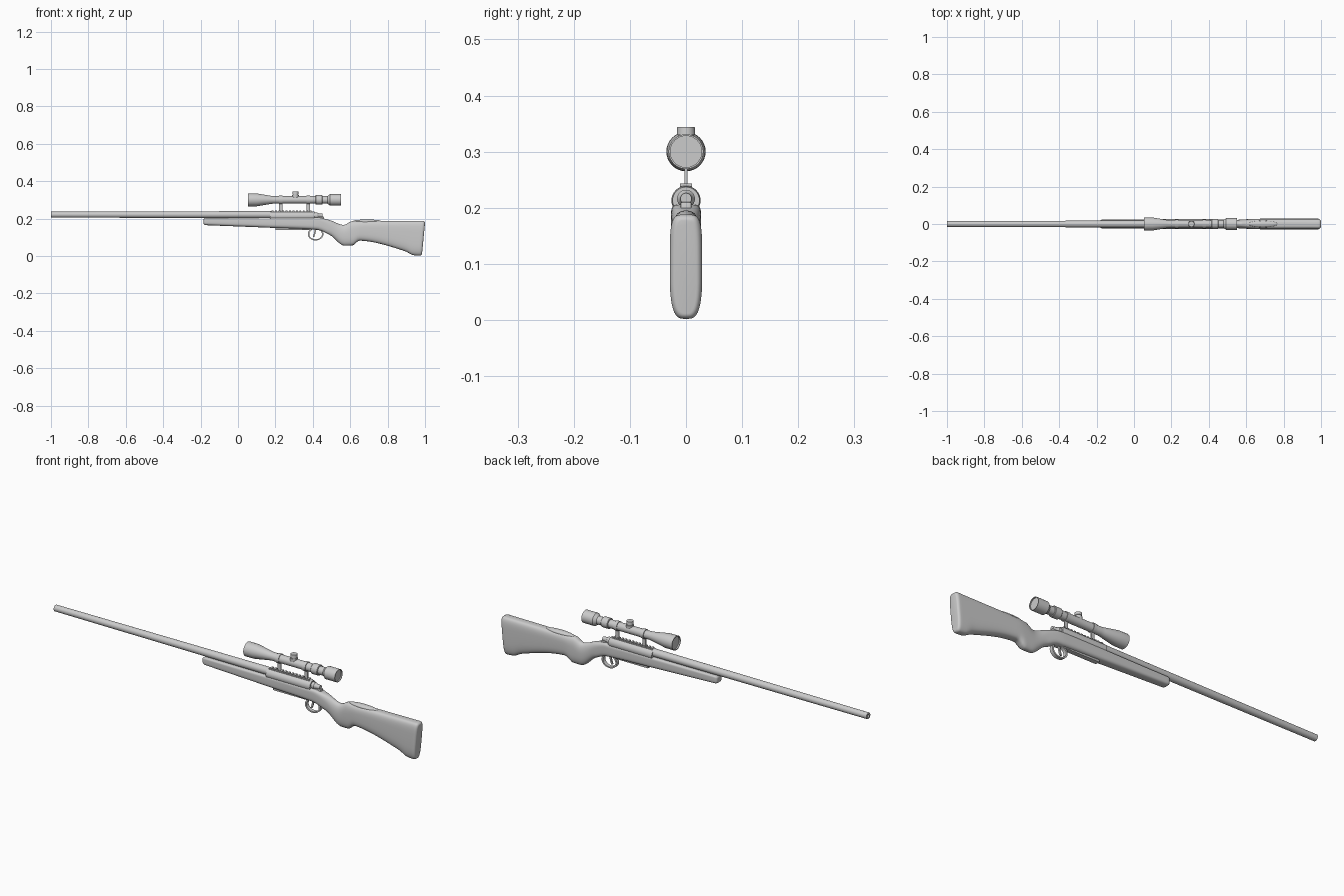
import bpy, bmesh, math
from mathutils import Matrix, Vector

if "Cube" in bpy.data.objects:
    bpy.data.objects.remove(bpy.data.objects["Cube"])


def finish(name, bm, angle=35):
    bmesh.ops.recalc_face_normals(bm, faces=bm.faces)
    me = bpy.data.meshes.new(name)
    bm.to_mesh(me)
    bm.free()
    ob = bpy.data.objects.new(name, me)
    bpy.context.collection.objects.link(ob)
    bpy.context.view_layer.objects.active = ob
    ob.select_set(True)
    bpy.ops.object.shade_smooth_by_angle(angle=math.radians(angle))
    ob.select_set(False)
    return ob


def bridge(bm, rings):
    """Skin a list of vertex rings and cap both ends."""
    n = len(rings[0])
    for a, b in zip(rings, rings[1:]):
        for i in range(n):
            bm.faces.new((a[i], a[(i + 1) % n], b[(i + 1) % n], b[i]))
    bm.faces.new(rings[0])
    bm.faces.new(rings[-1])


def lathe(name, prof, z, n=32, axis='X', x0=0.0):
    """Turned part: prof is (position along axis, radius)."""
    bm = bmesh.new()
    rings = []
    for p, r in prof:
        ring = []
        for i in range(n):
            a = 2 * math.pi * i / n
            c, s = r * math.cos(a), r * math.sin(a)
            co = (p, c, z + s) if axis == 'X' else (x0 + c, s, p)
            ring.append(bm.verts.new(co))
        rings.append(ring)
    bridge(bm, rings)
    return finish(name, bm)


def box(name, x, y, z, bevel=0.0):
    """Box across y from -y to y, with x and z ranges."""
    bm = bmesh.new()
    size = (x[1] - x[0], 2 * y, z[1] - z[0])
    mid = Vector((sum(x) / 2, 0, sum(z) / 2))
    bmesh.ops.create_cube(bm, size=1, matrix=Matrix.Translation(mid) @ Matrix.Diagonal((*size, 1)))
    if bevel:
        bmesh.ops.bevel(bm, geom=bm.edges[:], offset=bevel, segments=2, affect='EDGES', profile=0.5)
    return finish(name, bm)


def curve_at(pts, x):
    """Read a smooth (monotone cubic) outline at x."""
    d = [(b[1] - a[1]) / (b[0] - a[0]) for a, b in zip(pts, pts[1:])]
    m = [d[0]] + [0 if p * q <= 0 else 2 * p * q / (p + q) for p, q in zip(d, d[1:])] + [d[-1]]
    for i, (a, b) in enumerate(zip(pts, pts[1:])):
        if x <= b[0] or i == len(d) - 1:
            h = b[0] - a[0]
            t = min(max((x - a[0]) / h, 0), 1)
            return (a[1] * (1 + 2 * t) * (1 - t) ** 2 + b[1] * t * t * (3 - 2 * t)
                    + h * t * (1 - t) * (m[i] * (1 - t) - m[i + 1] * t))


# Stock: superellipse sections swept between top, bottom and width outlines
top = [(-0.18, 0.204), (0.42, 0.206), (0.49, 0.192), (0.565, 0.166), (0.61, 0.186), (1, 0.188)]
bottom = [(-0.18, 0.165), (0.17, 0.151), (0.42, 0.140), (0.49, 0.113), (0.57, 0.055), (0.61, 0.056),
          (0.65, 0.082), (0.67, 0.081), (0.90, 0.024), (0.95, 0.004), (1, 0.001)]
width = [(-0.18, 0.023), (0.40, 0.027), (0.53, 0.022), (0.66, 0.028), (1, 0.029)]
square = [(-0.18, 6), (0.40, 5), (0.53, 2.2), (0.66, 3.2), (1, 4.5)]
X0, X1, R = -0.184, 1.0, 0.014
N = 100
stations = [X0 + R * (1 - math.cos(k * math.pi / 12)) for k in range(7)]
stations += [X0 + R + (X1 - X0 - 2 * R) * k / N for k in range(1, N)]
stations += [X1 - R * (1 - math.sin(k * math.pi / 12)) for k in range(7)]
bm = bmesh.new()
rings = []
for x in stations:
    edge = max(0, R - min(x - X0, X1 - x))               # rounded ends
    inset = 0.75 * (R - math.sqrt(max(0, R * R - edge * edge)))
    zt, zb = curve_at(top, x) - inset, curve_at(bottom, x) + inset
    hw, p = curve_at(width, x) - inset, curve_at(square, x)
    lean = 0.016 * min(max((x - 0.88) / 0.1, 0), 1)      # slanted butt
    ring = []
    for i in range(40):
        a = 2 * math.pi * i / 40
        c, s = math.cos(a), math.sin(a)
        e = 2 / (p if s >= 0 else min(p, 3.2))
        y = hw * math.copysign(abs(c) ** e, c)
        z = (zt + zb) / 2 + (zt - zb) / 2 * math.copysign(abs(s) ** e, s)
        ring.append(bm.verts.new((x - lean * (zt - z) / (zt - zb), y, z)))
    rings.append(ring)
bridge(bm, rings)
finish("stock", bm, 45)

# Raised cheek rest along the comb
bm = bmesh.new()
bmesh.ops.create_uvsphere(bm, u_segments=24, v_segments=12, radius=1,
                          matrix=Matrix.Translation((0.69, 0, 0.184)) @ Matrix.Diagonal((0.08, 0.018, 0.011, 1)))
finish("cheek_rest", bm, 60)

# Barrel with a shallow bore
lathe("barrel", [(-0.97, 0.007), (-1, 0.007), (-1, 0.0155), (0.18, 0.019)], 0.221)

# Receiver, bolt and shroud
lathe("receiver", [(0.17, 0.026), (0.40, 0.026), (0.41, 0.024)], 0.213)
lathe("bolt_shroud", [(0.40, 0.016), (0.425, 0.016), (0.43, 0.012), (0.453, 0.010)], 0.216, 24)
box("tang", (0.40, 0.46), 0.01, (0.185, 0.21), 0.003)
lathe("bolt_knob", [(0.205, 0.008), (0.216, 0.008), (0.219, 0.004)], 0, 16, 'Z', 0.437)

# Sight rail with cross teeth
box("rail_base", (0.175, 0.40), 0.011, (0.225, 0.239))
for i in range(12):
    x = 0.18 + i * 0.0185
    box(f"rail_tooth_{i + 1}", (x, x + 0.010), 0.011, (0.236, 0.243))

# Scope body with recessed front lens
SZ = 0.300
lathe("scope", [(0.06, 0.031), (0.053, 0.031), (0.053, 0.035), (0.10, 0.0345), (0.175, 0.022),
                (0.19, 0.020), (0.478, 0.020), (0.492, 0.031), (0.552, 0.031), (0.552, 0.028),
                (0.546, 0.028)], SZ)
lathe("zoom_ring", [(0.414, 0.024), (0.416, 0.0255), (0.449, 0.0255), (0.451, 0.024)], SZ)

# Adjustment turret
lathe("turret", [(0.30, 0.018), (0.325, 0.018), (0.325, 0.014), (0.330, 0.014), (0.330, 0.0165),
                 (0.344, 0.0155)], 0, 24, 'Z', 0.307)

# Mount rings on thin posts
for i, x in enumerate((0.228, 0.375)):
    lathe(f"mount_ring_{i + 1}", [(x - 0.009, 0.023), (x + 0.009, 0.023)], SZ)
    box(f"mount_post_{i + 1}", (x - 0.009, x + 0.009), 0.0025, (0.238, 0.282))

# Trigger guard: closed oval band
bm = bmesh.new()
corners = ((1, -0.009), (1, 0.009), (0.81, 0.009), (0.81, -0.009))
hoop = []
for i in range(36):
    a = 2 * math.pi * i / 36
    hoop.append([bm.verts.new((0.415 + 0.042 * k * math.cos(a), y, 0.117 + 0.034 * k * math.sin(a)))
                 for k, y in corners])
for a, b in zip(hoop, hoop[1:] + hoop[:1]):
    for j in range(4):
        k = (j + 1) % 4
        bm.faces.new((a[j], a[k], b[k], b[j]))
finish("trigger_guard", bm)

# Curved trigger and floor plate
bm = bmesh.new()
bridge(bm, [[bm.verts.new((0.414 - 0.01 * t * t + dx, dy, 0.150 - 0.048 * t))
             for dx, dy in ((-0.004, -0.004), (0.004, -0.004), (0.004, 0.004), (-0.004, 0.004))]
            for t in (0, 0.33, 0.67, 1)])
finish("trigger", bm)
box("floor_plate", (0.20, 0.39), 0.012, (0.139, 0.155), 0.002)
